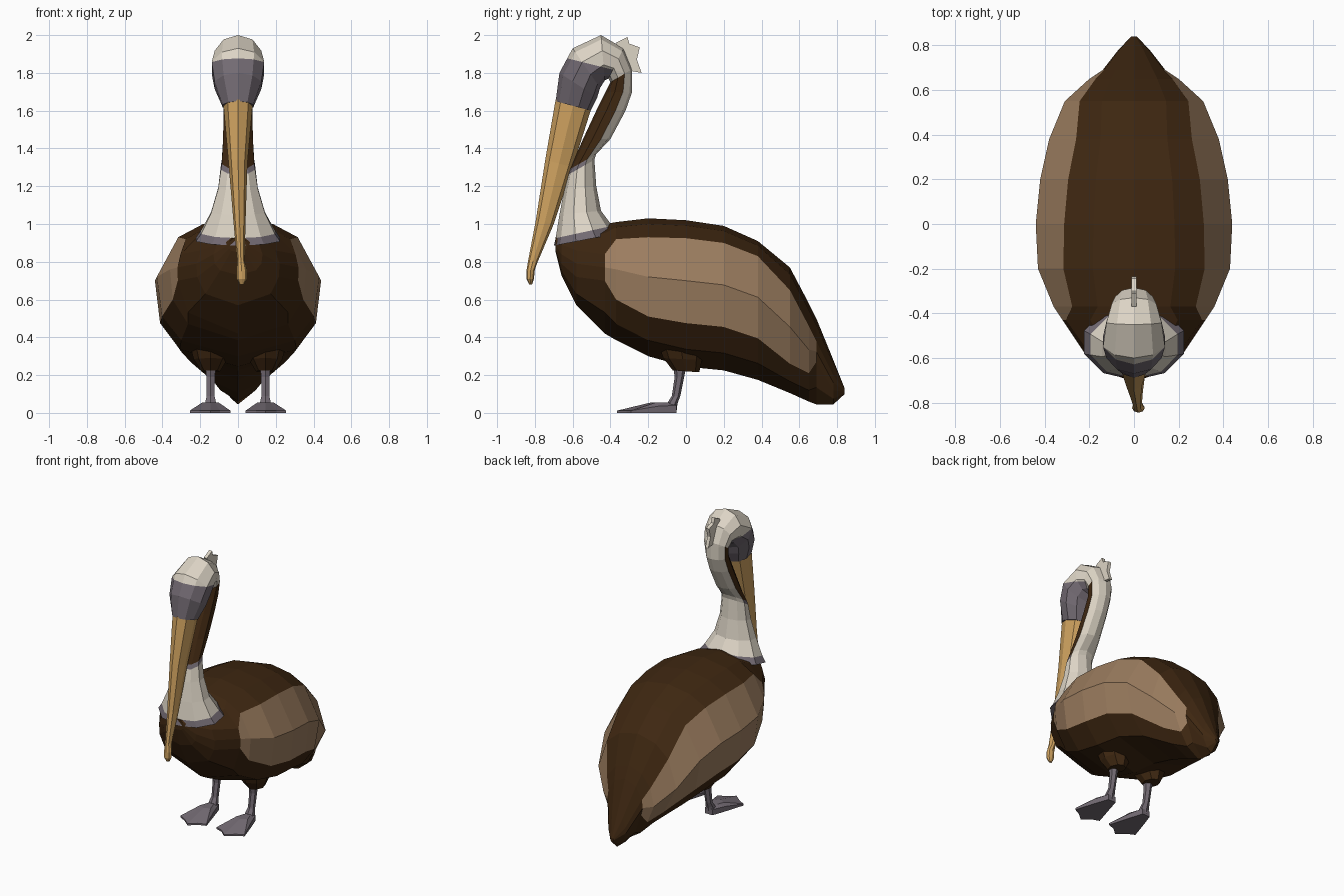
import bpy, bmesh, math
from mathutils import Vector


def material(name, rgb):
    m = bpy.data.materials.new(name)
    m.diffuse_color = (*rgb, 1)
    return m


BROWN = material("dark brown", (0.048, 0.020, 0.0055))
TAN = material("wing tan", (0.33, 0.205, 0.115))
WHITE = material("cream white", (0.72, 0.66, 0.56))
GREY = material("mauve grey", (0.17, 0.145, 0.17))
GOLD = material("bill gold", (0.62, 0.36, 0.115))


def loft(name, rings, mats, rule=None, after=None):
    """Skin a list of point rings; rule(segment, side) gives the material slot."""
    bm = bmesh.new()
    rows = [[bm.verts.new(p) for p in r] for r in rings]
    n = len(rows[0])
    for s, (a, b) in enumerate(zip(rows, rows[1:])):
        for j in range(n):
            k = (j + 1) % n
            f = bm.faces.new((a[j], a[k], b[k], b[j]))
            f.material_index = rule(s, j) if rule else 0
    for s, row in ((0, rows[0]), (len(rows) - 2, rows[-1])):
        f = bm.faces.new(row)
        f.material_index = rule(s, 0) if rule else 0
    if after:
        after(bm)
    bmesh.ops.recalc_face_normals(bm, faces=bm.faces)
    me = bpy.data.meshes.new(name)
    bm.to_mesh(me)
    bm.free()
    for m in mats:
        me.materials.append(m)
    ob = bpy.data.objects.new(name, me)
    bpy.context.collection.objects.link(ob)
    return ob


def ring(iy, iz, oy, oz, rx, cx=0.0, n=10):
    """Ellipse spanning an inner and an outer (y, z) point, rx wide in x."""
    i, o = Vector((cx, iy, iz)), Vector((cx, oy, oz))
    pts = []
    for k in range(n):
        a = 2 * math.pi * k / n
        pts.append((i + o) / 2 + (o - i) / 2 * math.cos(a)
                   + Vector((rx * math.sin(a), 0, 0)))
    return pts


# Body stations: y, top, bottom, half width, wing upper edge, wing lower edge
STATIONS = [
    (-0.69, 0.93, 0.85, 0.05, 0.91, 0.87), (-0.66, 0.94, 0.73, 0.13, 0.89, 0.79),
    (-0.58, 0.95, 0.57, 0.22, 0.86, 0.72), (-0.43, 1.00, 0.42, 0.32, 0.84, 0.70),
    (-0.37, 1.01, 0.385, 0.36, 0.92, 0.60), (-0.20, 1.03, 0.30, 0.43, 0.93, 0.51),
    (0.00, 1.02, 0.245, 0.44, 0.925, 0.475), (0.20, 0.99, 0.225, 0.42, 0.90, 0.455),
    (0.38, 0.91, 0.175, 0.38, 0.83, 0.395), (0.55, 0.77, 0.105, 0.31, 0.65, 0.26),
    (0.65, 0.58, 0.06, 0.20, 0.46, 0.21), (0.69, 0.50, 0.045, 0.14, 0.38, 0.27),
    (0.78, 0.28, 0.045, 0.07, 0.20, 0.12), (0.84, 0.13, 0.10, 0.012, 0.12, 0.11)]


def body_ring(y, top, bot, w, hi, lo):
    mid = (hi + lo) / 2
    power = 3 if y < 0.3 else max(1, 3 - (y - 0.3) * 8)   # belly gets keeled at the tail
    zs = [top, top - (top - hi) * 0.3, hi, mid, lo, lo - (lo - bot) * 0.6, bot]
    half = []
    for z in zs:
        t = ((z - mid) / (top - mid)) ** 2 if z > mid else ((mid - z) / (mid - bot)) ** power
        half.append((w * math.sqrt(max(0, 1 - t)), z))
    return ([Vector((x, y, z)) for x, z in half]
            + [Vector((-x, y, z)) for x, z in half[-2:0:-1]])


# Wing panels are the side faces between the wing edges
loft("body", [body_ring(*s) for s in STATIONS], [BROWN, TAN],
     lambda s, j: int(3 <= s <= 10 and j in (2, 3, 8, 9)))

# Neck and head: one tube that rises, bends over and faces down
NECK = [
    (-0.70, 0.885, -0.36, 0.95, 0.235), (-0.69, 0.925, -0.39, 0.99, 0.205),
    (-0.67, 1.05, -0.45, 1.07, 0.15), (-0.645, 1.18, -0.475, 1.20, 0.11),
    (-0.625, 1.26, -0.485, 1.34, 0.095), (-0.615, 1.29, -0.475, 1.37, 0.09),
    (-0.545, 1.45, -0.40, 1.45, 0.083), (-0.475, 1.60, -0.32, 1.60, 0.08),
    (-0.425, 1.70, -0.285, 1.70, 0.08), (-0.40, 1.75, -0.285, 1.82, 0.088),
    (-0.41, 1.77, -0.33, 1.93, 0.105), (-0.43, 1.76, -0.45, 2.00, 0.13),
    (-0.455, 1.72, -0.60, 1.93, 0.146), (-0.47, 1.67, -0.67, 1.80, 0.13),
    (-0.505, 1.60, -0.69, 1.65, 0.085)]


def neck_colour(s, j):
    if s == 0 or s >= 10:
        return 1
    front = 2 <= j <= 7
    if s == 4 and front:
        return 1
    return 2 if 5 <= s <= 8 and front else 0


def white_crown(bm):
    # Cut the head along the brow line and whiten everything above it
    p, nrm = Vector((0, -0.66, 1.885)), Vector((0, 0.25, 1)).normalized()
    bmesh.ops.bisect_plane(bm, geom=bm.verts[:] + bm.edges[:] + bm.faces[:],
                           plane_co=p, plane_no=nrm)
    for f in bm.faces:
        if f.material_index == 1 and (f.calc_center_median() - p).dot(nrm) > 0:
            f.material_index = 0


loft("neck_and_head", [ring(*r) for r in NECK], [WHITE, GREY, BROWN],
     neck_colour, white_crown)

# Crest feathers
CREST = [(-0.37, 1.96), (-0.31, 1.99), (-0.30, 1.955), (-0.245, 1.935),
         (-0.26, 1.87), (-0.235, 1.80), (-0.29, 1.81), (-0.33, 1.85)]
loft("crest", [[Vector((x, y, z)) for y, z in CREST] for x in (-0.012, 0.012)], [WHITE])

# Bill
BILL = [
    (-0.50, 1.615, -0.69, 1.66, 0.078, 0), (-0.60, 1.30, -0.745, 1.34, 0.05, 0),
    (-0.70, 1.00, -0.795, 1.02, 0.032, 0.008), (-0.785, 0.80, -0.835, 0.81, 0.02, 0.015),
    (-0.80, 0.76, -0.845, 0.75, 0.028, 0.02), (-0.805, 0.71, -0.845, 0.71, 0.028, 0.02),
    (-0.815, 0.68, -0.83, 0.68, 0.012, 0.02)]
loft("bill", [ring(*r, n=8) for r in BILL], [GOLD])

# Thighs, legs and webbed feet
THIGH = [(-0.16, 0.40, 0.09, 0.40, 0.12), (-0.12, 0.29, 0.085, 0.28, 0.09),
         (-0.07, 0.225, 0.07, 0.215, 0.05)]
LEG = [(-0.07, 0.26, 0.005, 0.26, 0.034), (-0.06, 0.19, -0.01, 0.19, 0.026),
       (-0.075, 0.09, -0.03, 0.09, 0.024), (-0.10, 0.05, -0.045, 0.05, 0.034),
       (-0.12, 0.01, -0.05, 0.005, 0.04)]
# Foot outline: x offset, y, top height
FOOT = [(0.03, -0.05, 0.04), (0.065, -0.15, 0.035), (0.11, -0.29, 0.012),
        (0.06, -0.315, 0.012), (0.0, -0.365, 0.012), (-0.05, -0.32, 0.012),
        (-0.105, -0.30, 0.012), (-0.06, -0.15, 0.035), (-0.03, -0.05, 0.04)]
for side, sx in (("right", 1), ("left", -1)):
    cx = 0.145 * sx
    loft(side + "_thigh", [ring(*r, cx=cx, n=8) for r in THIGH], [BROWN])
    loft(side + "_leg", [ring(*r, cx=cx, n=6) for r in LEG], [GREY])
    loft(side + "_foot", [[Vector((cx + sx * x, y, 0)) for x, y, z in FOOT],
                          [Vector((cx + sx * x, y, z)) for x, y, z in FOOT],
                          [Vector((cx + sx * x * 0.4, -0.09 + (y + 0.09) * 0.35, 0.055))
                           for x, y, z in FOOT]], [GREY])
